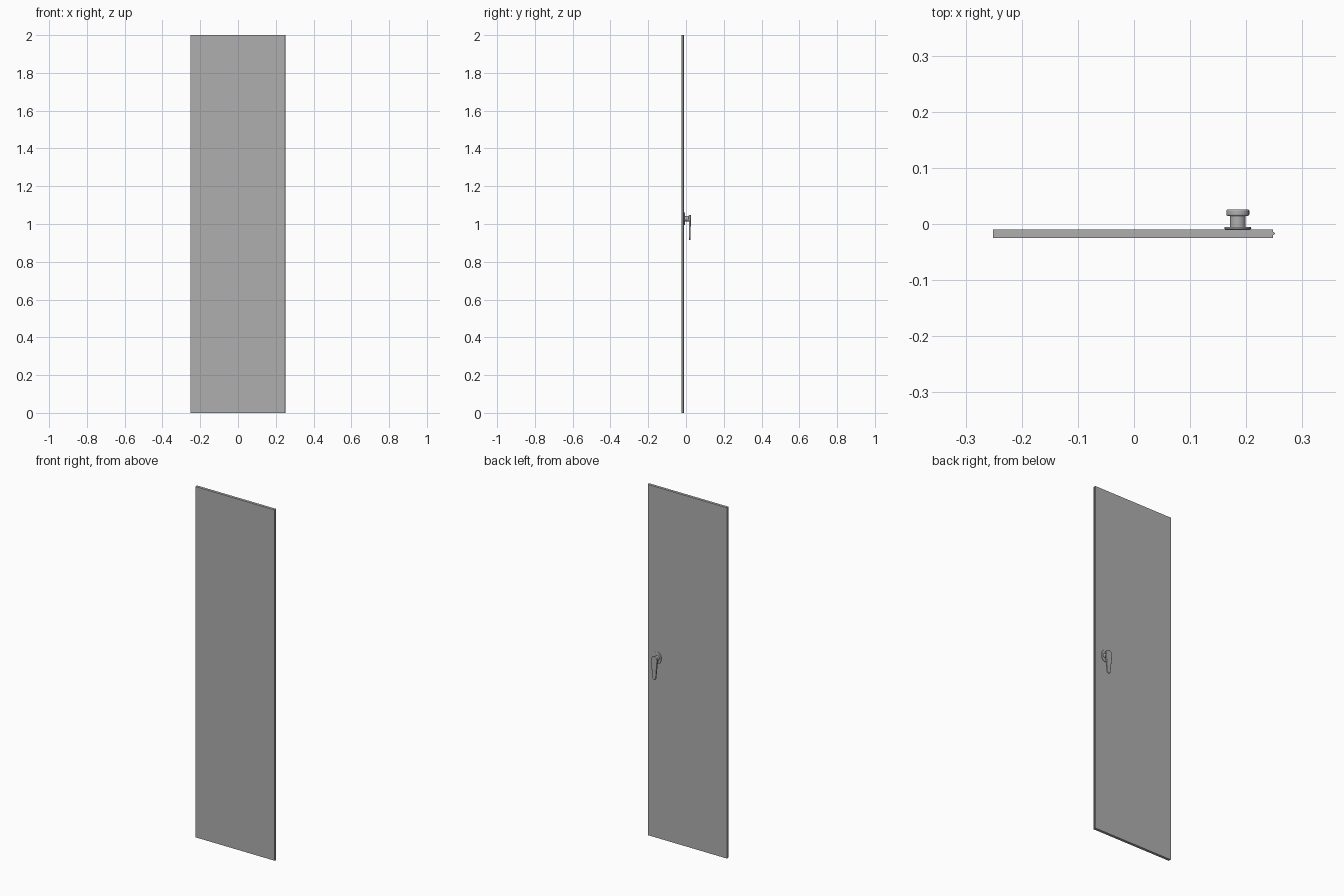
import bpy, bmesh, math
from mathutils import Vector

if "Cube" in bpy.data.objects:
    bpy.data.objects.remove(bpy.data.objects["Cube"])

HX = 0.185      # handle axis
HZ = 1.028

grey = bpy.data.materials.new("dark_grey")
grey.diffuse_color = (0.43, 0.43, 0.43, 1)
grey.use_nodes = True
grey.node_tree.nodes["Principled BSDF"].inputs["Base Color"].default_value = grey.diffuse_color


def extrude(name, outline, start, vec, bevel=0.0, smooth=False, thin=None):
    """Prism from a planar outline swept along vec; thin(z) scales its y depth."""
    bm = bmesh.new()
    f = bm.faces.new([bm.verts.new(p) for p in outline])
    r = bmesh.ops.extrude_face_region(bm, geom=[f])
    vs = [g for g in r["geom"] if isinstance(g, bmesh.types.BMVert)]
    bmesh.ops.translate(bm, verts=vs, vec=vec)
    if thin:
        mid = vec[1] / 2
        for v in bm.verts:
            v.co.y = mid + (v.co.y - mid) * thin(v.co.z)
    bmesh.ops.translate(bm, verts=bm.verts, vec=start)
    bmesh.ops.recalc_face_normals(bm, faces=bm.faces)
    me = bpy.data.meshes.new(name)
    bm.to_mesh(me)
    bm.free()
    me.materials.append(grey)
    ob = bpy.data.objects.new(name, me)
    bpy.context.collection.objects.link(ob)
    if bevel:
        m = ob.modifiers.new("bevel", 'BEVEL')
        m.width = bevel
        m.segments = 3
        m.limit_method = 'ANGLE'
        m.angle_limit = math.radians(40)
    if smooth:
        bpy.context.view_layer.objects.active = ob
        ob.select_set(True)
        bpy.ops.object.shade_smooth_by_angle(angle=math.radians(35))
        ob.select_set(False)
    return ob


def arc(rx, rz, a0, a1, step, z=0.0):
    return [Vector((rx * math.cos(math.radians(a)), 0, z + rz * math.sin(math.radians(a))))
            for a in range(a0, a1, step)]


# Door panel
panel = [(-0.251, -0.025, 0), (0.2475, -0.025, 0), (0.2475, -0.0095, 0), (-0.251, -0.0095, 0)]
extrude("door_panel", panel, (0, 0, 0), (0, 0, 2))

# Half-round seal along the closing edge
seal = [(0.2475 + 0.0035 * math.cos(a), -0.017 + 0.0028 * math.sin(a), 0)
        for a in [math.radians(-90 + 22.5 * i) for i in range(9)]]
extrude("edge_seal", seal, (0, 0, 0), (0, 0, 2), smooth=True)

# Oval rose plate and round neck
extrude("handle_rose", arc(0.024, 0.034, 0, 360, 10), (HX, -0.0095, HZ), (0, 0.004, 0), 0.0015, True)
extrude("handle_neck", arc(0.014, 0.014, 0, 360, 12), (HX, -0.006, HZ), (0, 0.023, 0), 0, True)

# Hanging lever: wide round head tapering to a rounded, thinner tip
drop = 0.103
lever = arc(0.0205, 0.0205, -15, 196, 15)
lever += arc(0.0105, 0.0105, 180, 361, 15, -drop)
extrude("handle_lever", lever, (HX, 0.0145, HZ), (0, 0.0113, 0), 0.0025, True,
        thin=lambda z: 1 - 0.3 * min(1, max(0, -z / drop)))
